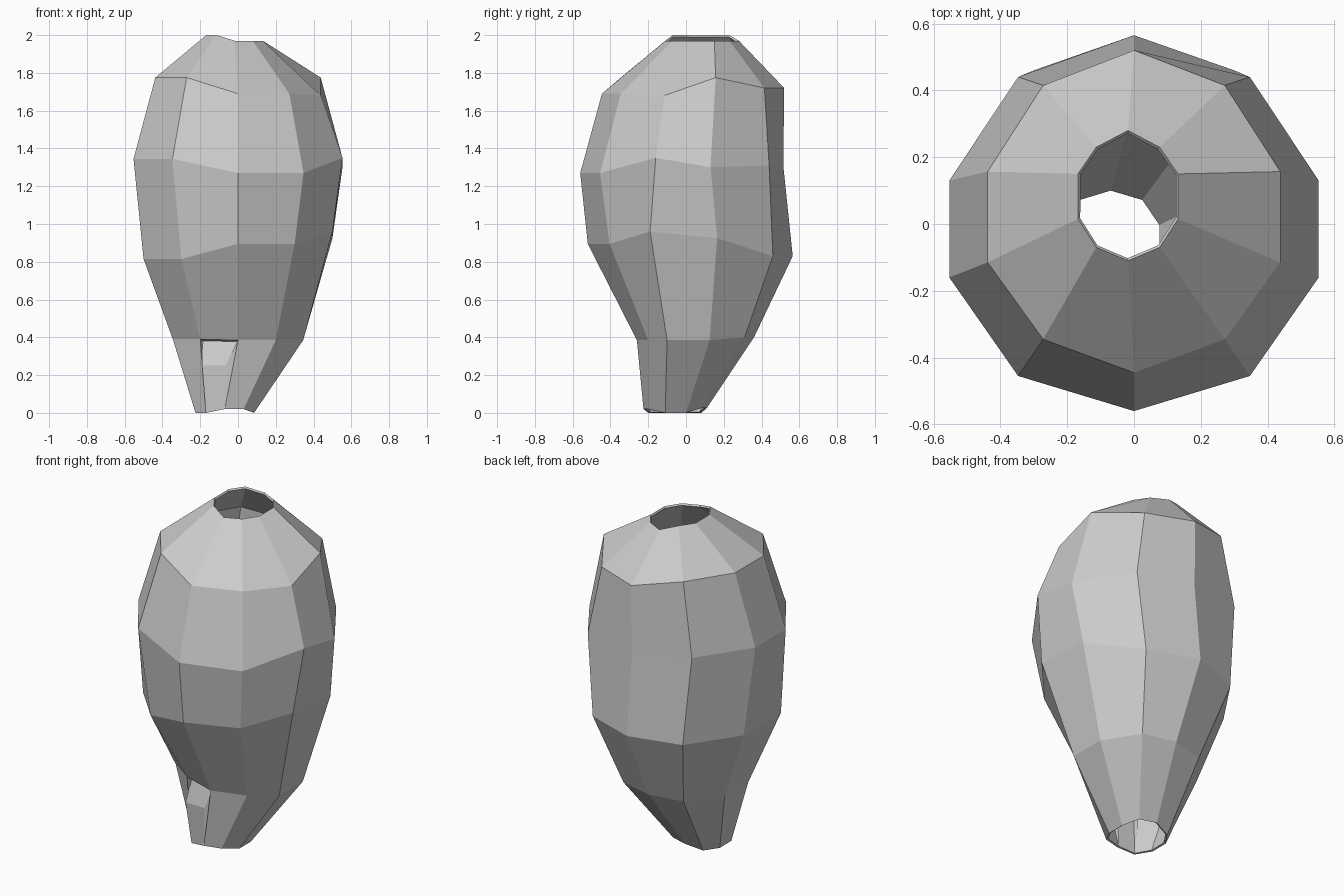
import bpy, bmesh

if "Cube" in bpy.data.objects:
    bpy.data.objects.remove(bpy.data.objects["Cube"])

# Each ring: (centre x, wide half-width, narrow half-width),
#            y from front to back along one side,
#            z at (front, right-front, right-back, back, left)
RINGS = [
    ((-0.07, 0.155, 0.10), (-0.225, -0.20, -0.11, 0.00, 0.08, 0.11), (0.02, 0.0, 0.0, 0.025, 0.0)),
    ((0.0, 0.345, 0.20), (-0.26, -0.20, -0.10, 0.125, 0.31, 0.36), (0.385, 0.385, 0.385, 0.40, 0.39)),
    ((0.0, 0.50, 0.30), (-0.52, -0.405, -0.19, 0.165, 0.46, 0.565), (0.895, 0.96, 0.925, 0.83, 0.815)),
    ((0.0, 0.553, 0.347), (-0.56, -0.455, -0.16, 0.13, 0.44, 0.515), (1.27, 1.35, 1.30, 1.31, 1.345)),
    ((0.0, 0.438, 0.272), (-0.445, -0.345, -0.115, 0.157, 0.415, 0.52), (1.69, 1.68, 1.775, 1.72, 1.775)),
    ((-0.018, 0.15, 0.095), (-0.11, -0.07, 0.015, 0.15, 0.23, 0.28), (1.97, 1.97, 1.97, 1.97, 2.0)),
]


def ring_points(xs, ys, zs):
    cx, wide, narrow = xs
    front, rf, rb, back, left = zs
    half = (0, narrow, wide, wide, narrow, 0)
    heights = (front, front, rf, rb, back, back)
    right_side = [(cx + h, y, z) for h, y, z in zip(half, ys, heights)]
    left_side = [(cx - half[i], ys[i], left) for i in (4, 3, 2, 1)]
    return right_side + left_side


# Ten-sided pod skin, open at both ends
bm = bmesh.new()
loops = [[bm.verts.new(p) for p in ring_points(*r)] for r in RINGS]
panels = []
for low, high in zip(loops, loops[1:]):
    for i in range(10):
        j = (i + 1) % 10
        panels.append(bm.faces.new((low[i], low[j], high[j], high[i])))
bm.normal_update()

# Small sloping notch in the lower front-left panel
notch = panels[9]
bmesh.ops.inset_individual(bm, faces=[notch], thickness=0.012)
for v in notch.verts:
    if v.co.z > 0.2:
        v.co.y += 0.035
    else:
        v.co.x = -0.19 if v.co.x < -0.12 else -0.065
        v.co.y = -0.228
        v.co.z = 0.25

mesh = bpy.data.meshes.new("pod_shell")
bm.to_mesh(mesh)
bm.free()
pod = bpy.data.objects.new("pod_shell", mesh)
bpy.context.collection.objects.link(pod)

# Thin wall
wall = pod.modifiers.new("wall", 'SOLIDIFY')
wall.thickness = 0.012
wall.offset = -1
